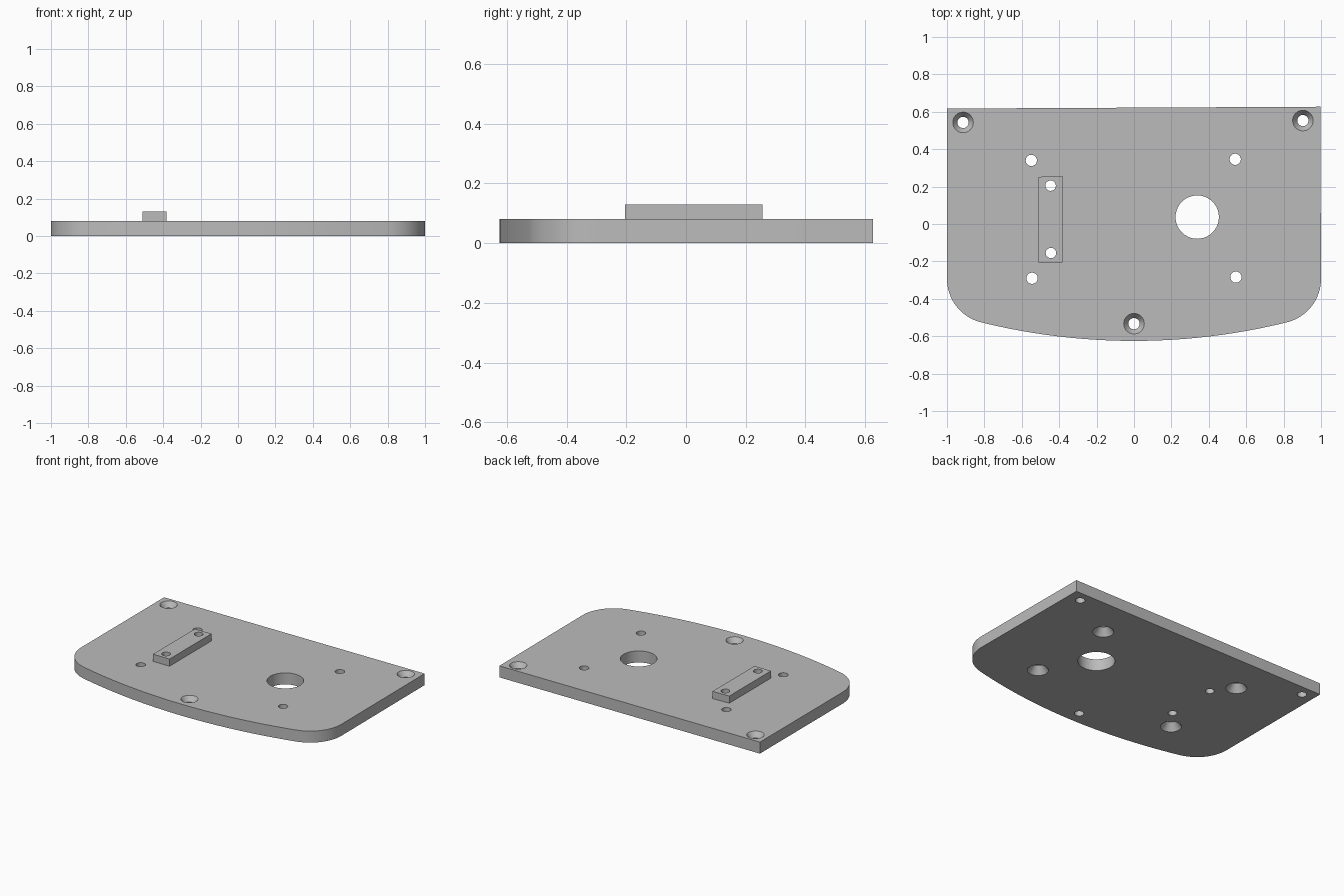
import bpy, bmesh
from math import sin, cos, pi, atan2, sqrt, radians

cube = bpy.data.objects.get("Cube")
if cube:
    bpy.data.objects.remove(cube, do_unlink=True)

PLATE_TOP, BLOCK_TOP = 0.08, 0.13
SEGMENTS = 40

grey = bpy.data.materials.new("plain_grey")
grey.use_nodes = True
colour = (0.5, 0.5, 0.5, 1)
grey.diffuse_color = colour
grey.node_tree.nodes["Principled BSDF"].inputs["Base Color"].default_value = colour


def to_object(name, bm):
    bmesh.ops.recalc_face_normals(bm, faces=bm.faces)
    mesh = bpy.data.meshes.new(name)
    bm.to_mesh(mesh)
    bm.free()
    mesh.materials.append(grey)
    obj = bpy.data.objects.new(name, mesh)
    bpy.context.collection.objects.link(obj)
    return obj


def extrude_outline(name, outline, bottom, top):
    bm = bmesh.new()
    face = bm.faces.new([bm.verts.new((x, y, bottom)) for x, y in outline])
    result = bmesh.ops.extrude_face_region(bm, geom=[face])
    verts = [v for v in result["geom"] if isinstance(v, bmesh.types.BMVert)]
    bmesh.ops.translate(bm, vec=(0, 0, top - bottom), verts=verts)
    return to_object(name, bm)


def add_hole(bm, x, y, profile):
    """Closed turned cutter from (radius, height) pairs."""
    rings = [[bm.verts.new((x + r * cos(2 * pi * i / SEGMENTS),
                            y + r * sin(2 * pi * i / SEGMENTS), z))
              for i in range(SEGMENTS)] for r, z in profile]
    bm.faces.new(rings[0])
    bm.faces.new(rings[-1])
    for a, b in zip(rings, rings[1:]):
        for i in range(SEGMENTS):
            j = (i + 1) % SEGMENTS
            bm.faces.new((a[i], a[j], b[j], b[i]))


# Plate outline: straight back, rounded front corners, bowed front edge
front, bow, corner = -0.625, 3.416, 0.24
bow_y = front + bow
corner_x = 1 - corner
corner_y = bow_y - sqrt((bow - corner) ** 2 - corner_x ** 2)
tangent = atan2(corner_x, bow_y - corner_y)
left_side = []
for i in range(17):
    a = pi / 2 + (tangent - pi / 2) * i / 16
    left_side.append((corner_x + corner * sin(a), corner_y - corner * cos(a)))
for i in range(1, 13):
    a = tangent * (1 - i / 12)
    left_side.append((bow * sin(a), bow_y - bow * cos(a)))
right_side = [(-x, y) for x, y in reversed(left_side[:-1])]
outline = [(0.996, 0.627)] + left_side + right_side + [(-1, 0.617)]
plate = extrude_outline("base_plate", outline, 0, PLATE_TOP)

# Raised mounting block
block = extrude_outline("mounting_block",
                        [(-0.51, -0.205), (-0.383, -0.205), (-0.383, 0.257), (-0.51, 0.252)],
                        PLATE_TOP, BLOCK_TOP)

# Hole profiles
LOW, HIGH = -0.05, 0.2
plain = [(0.028, LOW), (0.028, HIGH)]
large = [(0.116, LOW), (0.116, HIGH)]
sunk_top = [(0.03, LOW), (0.03, 0.045), (0.055, PLATE_TOP), (0.055, HIGH)]
sunk_bottom = [(0.066, LOW), (0.066, 0), (0.03, 0.05), (0.03, HIGH)]

bm = bmesh.new()
add_hole(bm, 0.338, 0.037, large)
for x, y in [(-0.914, 0.543), (0.903, 0.553), (0, -0.533)]:
    add_hole(bm, x, y, sunk_top)
for x, y in [(-0.549, 0.34), (0.541, 0.346), (-0.545, -0.29), (0.545, -0.284)]:
    add_hole(bm, x, y, sunk_bottom)
for x, y in [(-0.446, 0.205), (-0.444, -0.155)]:
    add_hole(bm, x, y, plain)
cutter = to_object("hole_cutter", bm)
cutter.hide_render = True

# Drill both parts, then shade the curved walls smooth
for obj in (plate, block):
    mod = obj.modifiers.new("holes", "BOOLEAN")
    mod.operation = "DIFFERENCE"
    mod.solver = "EXACT"
    mod.object = cutter
    bpy.ops.object.select_all(action="DESELECT")
    obj.select_set(True)
    bpy.context.view_layer.objects.active = obj
    bpy.ops.object.modifier_apply(modifier=mod.name)
    bpy.ops.object.shade_smooth_by_angle(angle=radians(25))
bpy.data.objects.remove(cutter, do_unlink=True)
